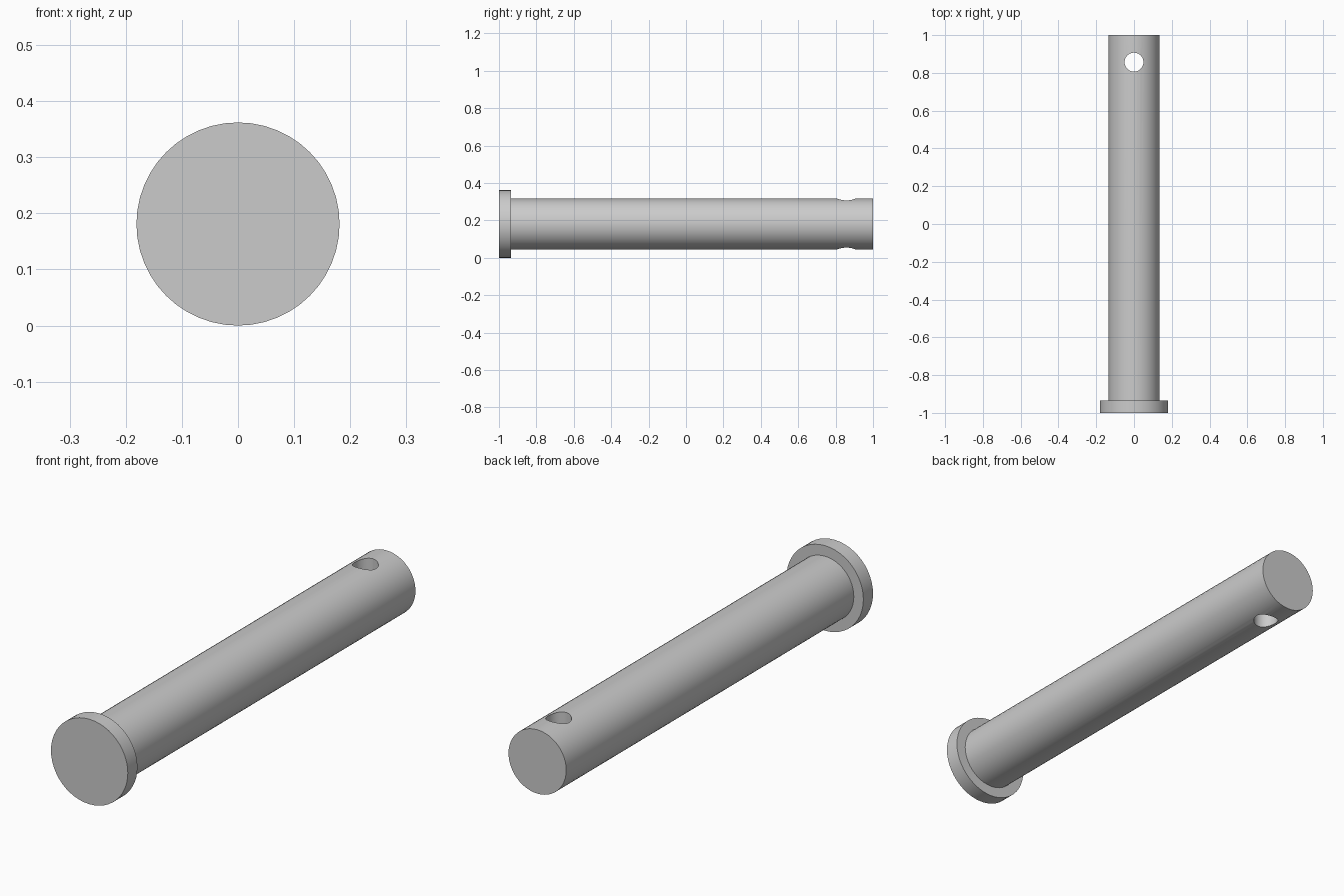
import bpy
import bmesh
import math

if "Cube" in bpy.data.objects:
    bpy.data.objects.remove(bpy.data.objects["Cube"], do_unlink=True)

AXIS_Z = 0.181
SIDES = 48

steel = bpy.data.materials.new("grey steel")
steel.use_nodes = True
colour = (0.6, 0.6, 0.6, 1)
steel.diffuse_color = colour
steel.node_tree.nodes["Principled BSDF"].inputs["Base Color"].default_value = colour


def lathe(name, profile):
    """Revolve (radius, y) points around the pin's long axis, capping both ends."""
    bm = bmesh.new()
    rings = []
    for r, y in profile:
        angles = [2 * math.pi * i / SIDES for i in range(SIDES)]
        rings.append([bm.verts.new((r * math.cos(a), y, AXIS_Z + r * math.sin(a))) for a in angles])
    for a, b in zip(rings, rings[1:]):
        for i in range(SIDES):
            j = (i + 1) % SIDES
            bm.faces.new((a[i], a[j], b[j], b[i]))
    bm.faces.new(rings[0])
    bm.faces.new(rings[-1])
    bmesh.ops.recalc_face_normals(bm, faces=bm.faces)
    mesh = bpy.data.meshes.new(name)
    bm.to_mesh(mesh)
    bm.free()
    obj = bpy.data.objects.new(name, mesh)
    bpy.context.collection.objects.link(obj)
    mesh.materials.append(steel)
    return obj


# Flat disc head and long straight shank in one solid
pin = lathe("clevis_pin", [(0.181, -1), (0.181, -0.935), (0.136, -0.935), (0.136, 1)])

# Vertical cross hole near the plain end
bpy.ops.mesh.primitive_cylinder_add(vertices=SIDES, radius=0.05, depth=1, location=(0, 0.857, AXIS_Z))
cutter = bpy.context.object
cutter.name = "hole_cutter"
cutter.hide_render = True
cutter.data.materials.append(steel)

hole = pin.modifiers.new("cross_hole", "BOOLEAN")
hole.operation = "DIFFERENCE"
hole.solver = "EXACT"
hole.object = cutter

bpy.ops.object.select_all(action="DESELECT")
pin.select_set(True)
bpy.context.view_layer.objects.active = pin
bpy.ops.object.modifier_apply(modifier=hole.name)
bpy.data.objects.remove(cutter, do_unlink=True)
bpy.ops.object.shade_smooth_by_angle(angle=math.radians(30))
